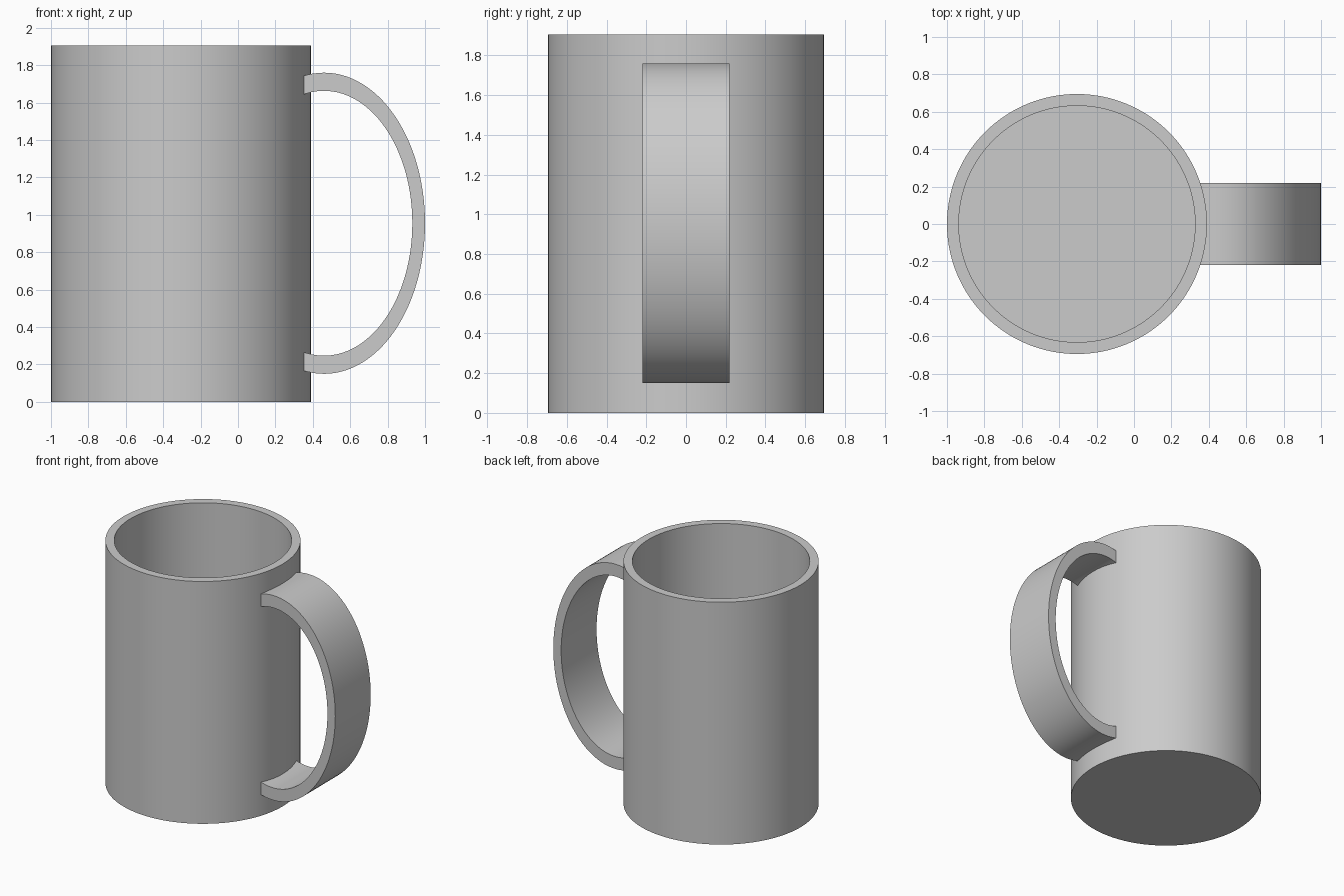
import bpy, bmesh
from math import pi, cos, sin, acos
from mathutils import Vector

cube = bpy.data.objects.get("Cube")
if cube:
    bpy.data.objects.remove(cube, do_unlink=True)

# One plain grey for the whole mug
grey = bpy.data.materials.new("plain grey")
grey.use_nodes = True
colour = (0.6, 0.6, 0.6, 1)
grey.diffuse_color = colour
grey.node_tree.nodes["Principled BSDF"].inputs["Base Color"].default_value = colour

CUP_X, RADIUS, HEIGHT, WALL = -0.305, 0.695, 1.905, 0.063


def finish(bm, name):
    bmesh.ops.remove_doubles(bm, verts=bm.verts, dist=1e-5)
    bmesh.ops.recalc_face_normals(bm, faces=bm.faces)
    mesh = bpy.data.meshes.new(name)
    bm.to_mesh(mesh)
    bm.free()
    mesh.materials.append(grey)
    obj = bpy.data.objects.new(name, mesh)
    bpy.context.collection.objects.link(obj)
    bpy.ops.object.select_all(action='DESELECT')
    obj.select_set(True)
    bpy.context.view_layer.objects.active = obj
    bpy.ops.object.shade_smooth_by_angle(angle=pi / 6)
    return obj


# Cup: turned profile with an open hollow and a flat floor
bm = bmesh.new()
profile = [(0, 0), (RADIUS, 0), (RADIUS, HEIGHT),
           (RADIUS - WALL, HEIGHT), (RADIUS - WALL, WALL), (0, WALL)]
verts = [bm.verts.new((r, 0, z)) for r, z in profile]
edges = [bm.edges.new(pair) for pair in zip(verts, verts[1:])]
bmesh.ops.spin(bm, geom=verts + edges, cent=(0, 0, 0), axis=(0, 0, 1),
               angle=2 * pi, steps=128, use_merge=True)
finish(bm, "cup").location.x = CUP_X

# Handle: flat elliptical band whose ends are buried in the cup wall
CENTRE_X, CENTRE_Z, END_X, HALF_WIDTH, STEPS = 0.46, 0.955, 0.342, 0.22, 64


def arc(a, b):
    """Points on an ellipse from the upper end to the lower end."""
    limit = acos((END_X - CENTRE_X) / a)
    angles = [limit * (1 - 2 * i / STEPS) for i in range(STEPS + 1)]
    return [Vector((CENTRE_X + a * cos(t), -HALF_WIDTH, CENTRE_Z + b * sin(t)))
            for t in angles]


bm = bmesh.new()
outer = [bm.verts.new(p) for p in arc(0.54, 0.805)]
inner = [bm.verts.new(p) for p in arc(0.472, 0.708)]
side = [bm.faces.new((outer[i], outer[i + 1], inner[i + 1], inner[i]))
        for i in range(STEPS)]
band = bmesh.ops.extrude_face_region(bm, geom=side, use_keep_orig=True)
bmesh.ops.translate(bm, vec=(0, 2 * HALF_WIDTH, 0),
                    verts=[v for v in band["geom"] if isinstance(v, bmesh.types.BMVert)])
finish(bm, "handle")
